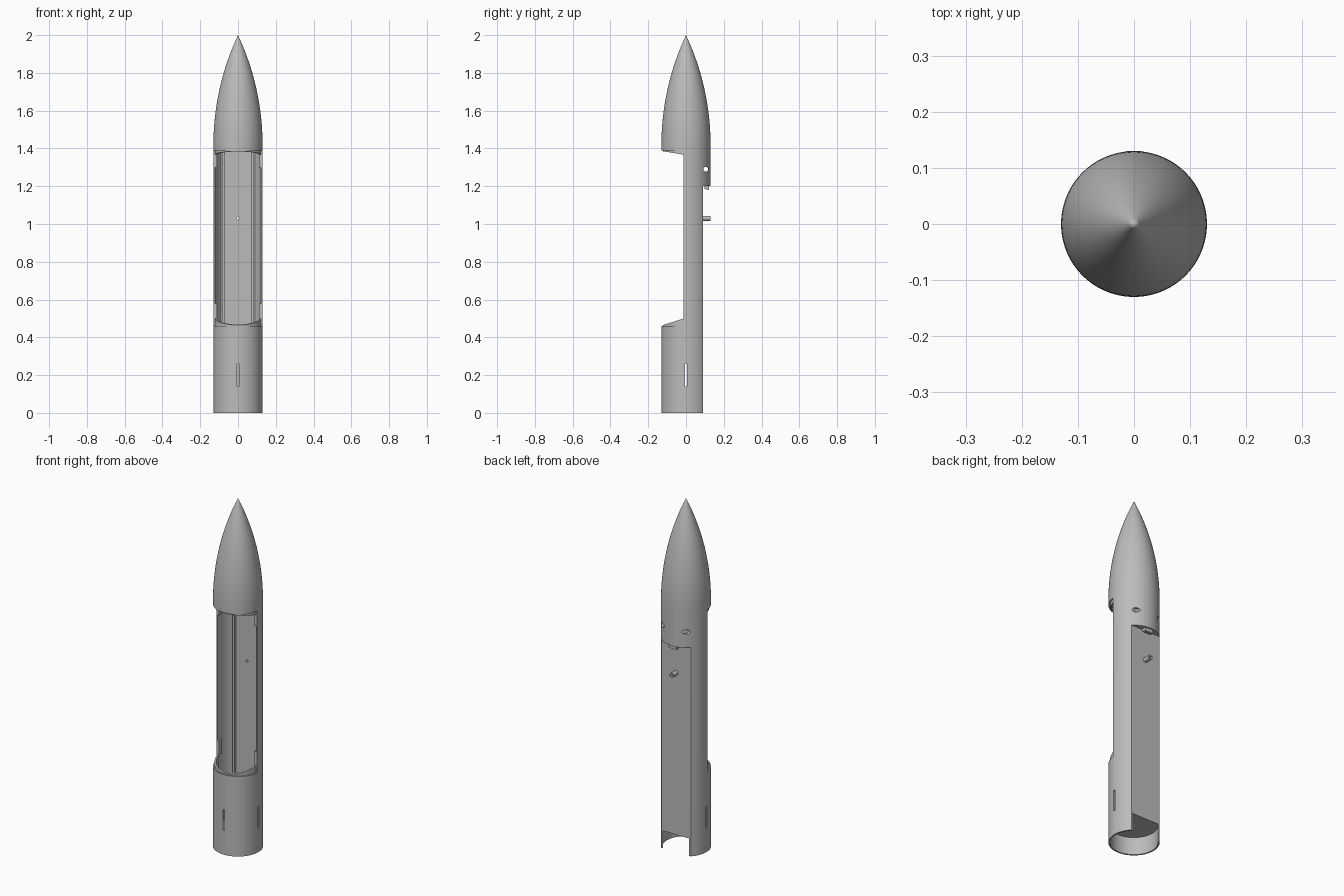
import bpy, bmesh, math
from mathutils import Matrix

cube = bpy.data.objects.get("Cube")
if cube:
    bpy.data.objects.remove(cube, do_unlink=True)

R, WALL, TIP = 0.13, 0.122, 2.0      # outer radius, inner radius, nose tip
BAY_LO, BAY_HI = 0.46, 1.39          # front opening
SIDE_Y, BACK_Y = -0.012, 0.09        # front cut plane, back flat plane
STEP = 1.2                           # end of the back flat
SEG = 96

grey = bpy.data.materials.new("plain grey")
grey.use_nodes = True
grey.diffuse_color = (0.5, 0.5, 0.5, 1)
grey.node_tree.nodes["Principled BSDF"].inputs["Base Color"].default_value = (0.5, 0.5, 0.5, 1)


def finish(name, bm):
    bmesh.ops.remove_doubles(bm, verts=bm.verts, dist=1e-6)
    bmesh.ops.recalc_face_normals(bm, faces=bm.faces)
    mesh = bpy.data.meshes.new(name)
    bm.to_mesh(mesh)
    bm.free()
    mesh.materials.append(grey)
    obj = bpy.data.objects.new(name, mesh)
    bpy.context.collection.objects.link(obj)
    return obj


def box(name, x, y, z):
    bm = bmesh.new()
    bmesh.ops.create_cube(bm, size=1)
    for v in bm.verts:
        for i, (lo, hi) in enumerate((x, y, z)):
            v.co[i] = hi if v.co[i] > 0 else lo
    return finish(name, bm)


def lathe(name, profile):
    """Spin a closed (radius, height) outline around z."""
    bm = bmesh.new()
    verts = [bm.verts.new((r, 0, z)) for r, z in profile]
    edges = [bm.edges.new((a, b)) for a, b in zip(verts, verts[1:] + verts[:1])
             if a.co.x > 0 or b.co.x > 0]
    bmesh.ops.spin(bm, geom=verts + edges, cent=(0, 0, 0), axis=(0, 0, 1),
                   angle=math.tau, steps=SEG, use_duplicate=False)
    return finish(name, bm)


def rod(name, radius, length, center, axis, sides=24):
    bm = bmesh.new()
    turn = Matrix.Rotation(math.pi / 2, 4, "Y" if axis == "X" else "X")
    bmesh.ops.create_cone(bm, cap_ends=True, segments=sides, radius1=radius,
                          radius2=radius, depth=length,
                          matrix=Matrix.Translation(center) @ turn)
    return finish(name, bm)


def prism(name, outline, half_width):
    """Extrude a (y, z) outline across x."""
    bm = bmesh.new()
    face = bm.faces.new([bm.verts.new((-half_width, y, z)) for y, z in outline])
    new = bmesh.ops.extrude_face_region(bm, geom=[face])["geom"]
    bmesh.ops.translate(bm, vec=(2 * half_width, 0, 0),
                        verts=[g for g in new if isinstance(g, bmesh.types.BMVert)])
    return finish(name, bm)


def cut(obj, cutters, operation="DIFFERENCE"):
    for c in cutters:
        c.hide_render = True
        mod = obj.modifiers.new("cut", "BOOLEAN")
        mod.operation, mod.solver, mod.object = operation, "EXACT", c
    bpy.context.view_layer.update()
    mesh = bpy.data.meshes.new_from_object(
        obj.evaluated_get(bpy.context.evaluated_depsgraph_get()))
    obj.modifiers.clear()
    obj.data = mesh
    for c in cutters:
        bpy.data.objects.remove(c, do_unlink=True)


# Outer shell with ogive nose
base = 1.42
length = TIP - base
rho = (R * R + length * length) / (2 * R)
ogive = [(math.sqrt(rho ** 2 - (length * i / 28) ** 2) + R - rho, base + length * i / 28)
         for i in range(28)]
shell = lathe("rocket_shell", [(WALL, 0), (R, 0)] + ogive
              + [(0, TIP), (0, 1.4), (WALL, 1.4)])
cut(shell, [
    box("bay_cutter", (-1, 1), (-1, SIDE_Y), (BAY_LO, BAY_HI)),
    box("back_cutter", (-1, 1), (BACK_Y, 1), (-1, STEP)),
    rod("hole_cutter", 0.0125, 1, (0, 0.105, 1.29), "X"),
    box("side_slot_cutter", (-1, 1), (-0.006, 0.006), (0.14, 0.26)),
    box("front_slot_cutter", (-0.006, 0.006), (-1, 0), (0.14, 0.26)),
])

# Slanted lips that stand inside both ends of the bay
SLEEVE = 0.114
for name, outline in (
        ("lower_lip", [(-0.2, 0.42), (SIDE_Y, 0.42), (SIDE_Y, 0.5), (-0.122, 0.465), (-0.2, 0.465)]),
        ("upper_lip", [(-0.2, 1.4), (SIDE_Y, 1.4), (SIDE_Y, 1.367), (-0.122, 1.385), (-0.2, 1.385)])):
    lip = lathe(name, [(SLEEVE, 0.41), (WALL + 0.001, 0.41),
                       (WALL + 0.001, 1.399), (SLEEVE, 1.399)])
    cut(lip, [prism("lip_wedge", outline, 0.3)], "INTERSECT")

# Flat back panel and floor
panel = box("back_panel", (-0.092, 0.092), (0.082, BACK_Y + 0.0003), (0.1, 1.4))
cut(panel, [rod("pin_hole", 0.007, 1, (0, 0, 1.03), "Y")])
floor = lathe("floor", [(0, 0.1), (WALL + 0.001, 0.1), (WALL + 0.001, 0.108), (0, 0.108)])
cut(floor, [box("floor_cutter", (-1, 1), (BACK_Y, 1), (-1, 1))])

# Cap under the rear step, with its catch
cap = lathe("step_cap", [(0, STEP + 0.001), (WALL + 0.001, STEP + 0.001),
                         (WALL + 0.001, STEP + 0.008), (0, STEP + 0.008)])
cut(cap, [box("cap_cutter", (-1, 1), (-1, BACK_Y), (0, 2))])
prism("step_catch", [(0.097, STEP + 0.002), (0.122, STEP + 0.002),
                     (0.122, 1.18), (0.097, 1.185)], 0.025)

# Hollow pin on the back panel
pin = rod("back_pin", 0.0135, 0.042, (0, 0.109, 1.03), "Y")
cut(pin, [rod("pin_bore", 0.007, 1, (0, 0, 1.03), "Y")])

# Corner rails and door tabs on both sides of the bay
for side, s in (("left", 1), ("right", -1)):
    box(side + "_rail", sorted((s * 0.07, s * 0.084)), (0.07, 0.084), (0.108, 1.4))
    for level, z in (("lower", (0.5, 0.58)), ("upper", (1.3, 1.37))):
        box(side + "_" + level + "_tab", sorted((s * 0.111, s * 0.123)), (SIDE_Y, 0.012), z)

# Smooth curved walls, keep cut edges sharp
for obj in bpy.context.view_layer.objects:
    obj.select_set(obj.type == "MESH")
bpy.context.view_layer.objects.active = shell
bpy.ops.object.shade_smooth_by_angle(angle=math.radians(30))
